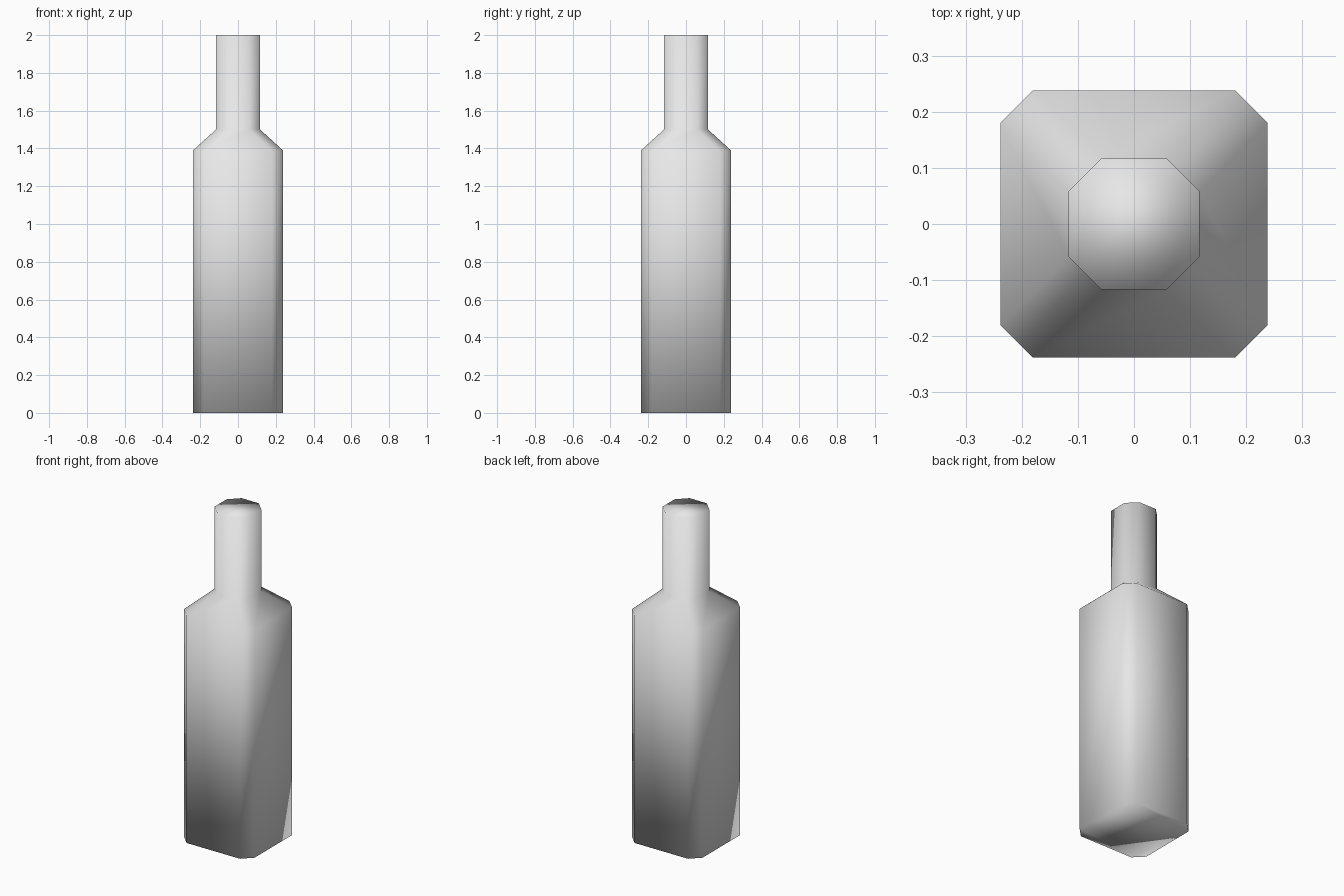
import bpy
import bmesh

# Remove the default cube
cube = bpy.data.objects.get("Cube")
if cube:
    bpy.data.objects.remove(cube, do_unlink=True)

# Plain grey material
grey = bpy.data.materials.new("light_grey")
grey.use_nodes = True
grey.diffuse_color = (0.8, 0.8, 0.8, 1)
grey.node_tree.nodes["Principled BSDF"].inputs["Base Color"].default_value = (0.8, 0.8, 0.8, 1)


def chamfered_ring(bm, half, flat, z):
    """Square ring with cut corners: half width, half length of each flat side."""
    corners = []
    x, y = half, flat
    for _ in range(4):
        corners += [(x, -y), (x, y)]
        x, y = -y, x
        # restore the flat side pairing after a quarter turn
        x, y = half, flat
    points = []
    for c, s in ((1, 0), (0, 1), (-1, 0), (0, -1)):
        for px, py in ((half, -flat), (half, flat)):
            points.append((px * c - py * s, px * s + py * c, z))
    return [bm.verts.new(p) for p in points]


# Bottle: foot, shoulder, neck base, lip
sections = [(0.238, 0.18, 0), (0.238, 0.18, 1.39), (0.117, 0.058, 1.5), (0.117, 0.058, 2)]
bm = bmesh.new()
rings = [chamfered_ring(bm, *s) for s in sections]
for low, high in zip(rings, rings[1:]):
    for i in range(8):
        j = (i + 1) % 8
        bm.faces.new((low[i], low[j], high[j], high[i]))

# Closed base and top
bm.faces.new(rings[0][::-1])
bm.faces.new(rings[-1])
bmesh.ops.recalc_face_normals(bm, faces=bm.faces)

# Fully smooth shading, edges included
for face in bm.faces:
    face.smooth = True

mesh = bpy.data.meshes.new("bottle")
bm.to_mesh(mesh)
bm.free()
mesh.materials.append(grey)
bottle = bpy.data.objects.new("bottle", mesh)
bpy.context.collection.objects.link(bottle)
